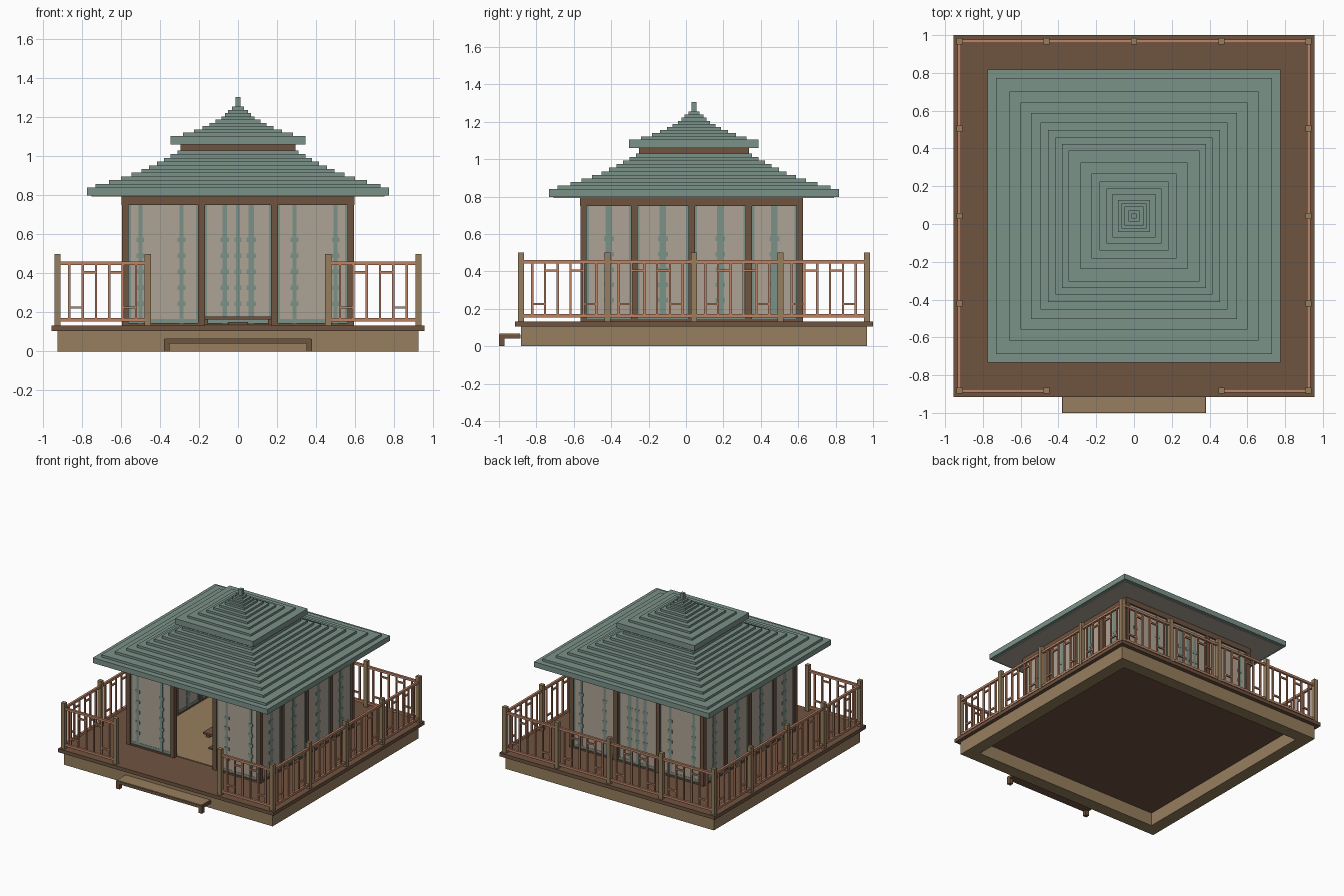
import bpy, bmesh
from mathutils import Matrix, Vector

old = bpy.data.objects.get("Cube")
if old:
    bpy.data.objects.remove(old, do_unlink=True)


def material(name, rgb):
    lin = [((c / 255 + 0.055) / 1.055) ** 2.4 for c in rgb] + [1]
    m = bpy.data.materials.new(name)
    m.use_nodes = True
    m.diffuse_color = lin
    m.node_tree.nodes["Principled BSDF"].inputs["Base Color"].default_value = lin
    return m


teal = material("roof_teal", (123, 146, 137))
brown = material("dark_wood", (110, 83, 64))
tan = material("tan_wood", (150, 126, 94))
salmon = material("rail_wood", (190, 132, 102))
beige = material("paper_beige", (174, 164, 149))

CY = 0.0425          # centre of deck and roof in y
WY = 0.03            # centre of the room in y
DECK = 0.133         # deck top


def build(name, boxes, mat):
    """One object from boxes given as (centre x, centre y, size x, size y, z0, z1)."""
    bm = bmesh.new()
    for x, y, sx, sy, z0, z1 in boxes:
        m = Matrix.Translation((x, y, (z0 + z1) / 2)) @ Matrix.Diagonal((sx, sy, z1 - z0, 1))
        bmesh.ops.create_cube(bm, size=1, matrix=m)
    me = bpy.data.meshes.new(name)
    bm.to_mesh(me)
    bm.free()
    me.materials.append(mat)
    ob = bpy.data.objects.new(name, me)
    bpy.context.collection.objects.link(ob)
    return ob


def along(axis, fixed, u, length, depth, z0, z1):
    """A box lying along x or y at a fixed value of the other axis."""
    if axis == "x":
        return (u, fixed, length, depth, z0, z1)
    return (fixed, u, depth, length, z0, z1)


# Platform: hollow beam frame, deck, step
beams = []
for s in (-1, 1):
    beams.append((0, CY + s * 0.875, 1.85, 0.1, 0, 0.106))
    beams.append((s * 0.875, CY, 0.1, 1.65, 0, 0.106))
build("base_beams", beams, tan)
build("deck", [(0, CY, 1.91, 1.915, 0.105, DECK)], brown)
build("step_frame", [(0, -0.942, 0.76, 0.116, 0.04, 0.063)]
      + [(s * 0.365, -0.985, 0.03, 0.03, 0, 0.041) for s in (-1, 1)], brown)
build("step_tread", [(0, -0.942, 0.75, 0.11, 0.062, 0.067)], tan)

# Railing: posts at even spacing, fretwork panels between them
R, GAP = 0.925, 0.4625
posts, rails = set(), []


def rail_panel(axis, fixed, a, b):
    for u in (a, b):
        posts.add((u, fixed) if axis == "x" else (fixed, u))
    w = b - a
    for z in (0.163, 0.452):
        rails.append(along(axis, fixed, (a + b) / 2, w, 0.018, z - 0.009, z + 0.009))
    bars = [a + w * (0.13 + 0.148 * i) for i in range(6)]
    for u in bars:
        rails.append(along(axis, fixed, u, 0.012, 0.012, 0.165, 0.45))
    for i, z in ((0, 0.225), (1, 0.405), (3, 0.405), (4, 0.225)):
        u = (bars[i] + bars[i + 1]) / 2
        rails.append(along(axis, fixed, u, bars[1] - bars[0], 0.012, z - 0.006, z + 0.006))


for i in range(4):
    a, b = -R + i * GAP, -R + (i + 1) * GAP
    rail_panel("x", CY + R, a, b)
    if i in (0, 3):
        rail_panel("x", CY - R, a, b)
    for s in (-1, 1):
        rail_panel("y", s * R, CY + a, CY + b)
build("railing_posts", [(x, y, 0.032, 0.032, DECK, 0.5) for x, y in sorted(posts)], tan)
build("railing_fretwork", rails, salmon)

# Room walls: wooden frame, paper panels, painted stripes with small motifs
frame, panels, stripes = [], [], []
TOP, LOW = 0.75, 0.145


def wall(axis, fixed, us, patterns):
    mid, span = (us[0] + us[-1]) / 2, us[-1] - us[0]
    for u in us:
        frame.append(along(axis, fixed, u, 0.034, 0.034, DECK, 0.77))
    frame.append(along(axis, fixed, mid, span + 0.034, 0.036, TOP, 0.8))
    for a, b, marks in zip(us, us[1:], patterns):
        if marks is None:
            continue
        w, c = b - a - 0.034, (a + b) / 2
        frame.append(along(axis, fixed, c, w, 0.03, DECK, LOW))
        panels.append(along(axis, fixed, c, w, 0.01, LOW, TOP))
        stripes.append(along(axis, fixed, c, w, 0.014, LOW, 0.165))
        for s in (-1, 1):
            stripes.append(along(axis, fixed, c + s * (w / 2 - 0.006), 0.012, 0.014, LOW, TOP))
        for f, width in marks:
            u = c + (f - 0.5) * w
            stripes.append(along(axis, fixed, u, width, 0.016, LOW, TOP))
            for k in range(5):
                z = 0.245 + k * 0.082
                stripes.append(along(axis, fixed, u, width + 0.018, 0.018, z - 0.012, z + 0.012))


H = 0.578
bays = [-H, -0.187, 0.187, H]
left = [(0.17, 0.02), (0.76, 0.022)]
right = [(1 - f, w) for f, w in left]
middle = [(0.3, 0.025), (0.5, 0.02), (0.7, 0.03)]
wall("x", WY - H, bays, [left, None, right])
wall("x", WY + H, bays, [left, middle, right])
side = [WY + H * t for t in (-1, -0.53, 0, 0.53, 1)]
for s in (-1, 1):
    wall("y", s * H, side, [[(0.5, 0.035)]] * 4)
build("wall_frame", frame, brown)
build("wall_panels", panels, beige)
build("wall_stripes", stripes, teal)

# Room inside: floor mat, low table, cushion
build("floor_mat", [(0, WY, 1.12, 1.12, DECK - 0.002, 0.139)], tan)
build("low_table", [(0, CY, 0.4, 0.4, 0.163, 0.178)]
      + [(sx * 0.17, CY + sy * 0.17, 0.03, 0.03, 0.138, 0.165)
         for sx in (-1, 1) for sy in (-1, 1)], brown)
build("cushion", [(0, -0.25, 0.1, 0.1, 0.138, 0.15)], brown)


# Stepped roofs
def stepped_roof(name, eave, z0, z1, z_top, halves):
    boxes = [(0, CY, 2 * eave, 2 * eave, z0, z1)]
    h = (z_top - z1) / len(halves)
    for i, r in enumerate(halves):
        boxes.append((0, CY, 2 * r, 2 * r, z1 + i * h, z1 + (i + 1) * h))
    build(name, boxes, teal)


stepped_roof("lower_roof", 0.775, 0.798, 0.84, 1.03,
             (0.73, 0.66, 0.6, 0.545, 0.495, 0.455, 0.415, 0.38, 0.345, 0.31))
build("roof_soffit", [(0, CY, 1.5, 1.5, 0.793, 0.799)], beige)
build("roof_neck", [(0, CY, 0.59, 0.59, 1.02, 1.062)], brown)
stepped_roof("upper_roof", 0.346, 1.06, 1.105, 1.255,
             (0.282, 0.225, 0.182, 0.145, 0.115, 0.085, 0.066, 0.05, 0.03))
build("finial", [(0, CY, 0.028, 0.028, 1.25, 1.305)], teal)
